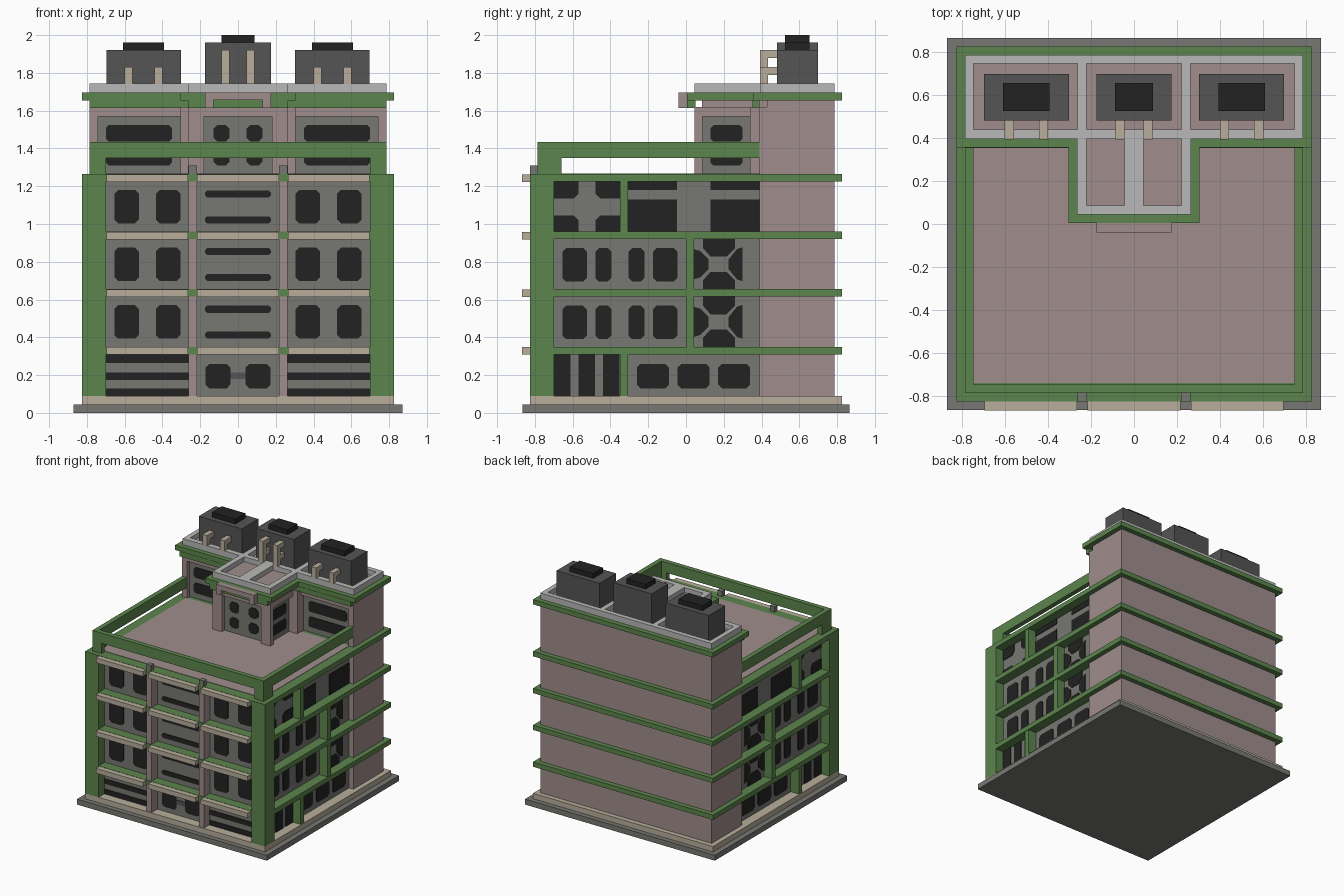
import bpy, bmesh
from mathutils import Vector

cube = bpy.data.objects.get("Cube")
if cube:
    bpy.data.objects.remove(cube, do_unlink=True)


def material(name, r, g, b):
    m = bpy.data.materials.new(name)
    m.use_nodes = True
    m.diffuse_color = (r, g, b, 1)
    m.node_tree.nodes["Principled BSDF"].inputs["Base Color"].default_value = (r, g, b, 1)
    return m


PINK = material("dusty pink", 0.352, 0.268, 0.265)
GREEN = material("leaf green", 0.107, 0.235, 0.075)
BEIGE = material("beige", 0.479, 0.423, 0.328)
PALE = material("pale grey", 0.485, 0.485, 0.48)
GREY = material("wall grey", 0.185, 0.188, 0.168)
DARK = material("dark grey", 0.089, 0.089, 0.089)
BLACK = material("black", 0.016, 0.016, 0.016)


def finish(name, bm, mat):
    bmesh.ops.recalc_face_normals(bm, faces=bm.faces)
    me = bpy.data.meshes.new(name)
    bm.to_mesh(me)
    bm.free()
    me.materials.append(mat)
    ob = bpy.data.objects.new(name, me)
    bpy.context.collection.objects.link(ob)
    return ob


def boxes(name, mat, items, mirror=False):
    """Each item is x0, x1, y0, y1, z0, z1; mirror repeats it across x = 0."""
    bm = bmesh.new()
    items = list(items)
    if mirror:
        items += [(-b, -a, *rest) for a, b, *rest in items]
    for x0, x1, y0, y1, z0, z1 in items:
        for v in bmesh.ops.create_cube(bm, size=1)["verts"]:
            v.co = Vector(((x0 + x1) / 2 + v.co.x * (x1 - x0),
                           (y0 + y1) / 2 + v.co.y * (y1 - y0),
                           (z0 + z1) / 2 + v.co.z * (z1 - z0)))
    return finish(name, bm, mat)


def pane(u0, u1, z0, z1, c=0.02):
    """Rectangle outline with cut corners."""
    if c == 0:
        return [(u0, z0), (u1, z0), (u1, z1), (u0, z1)]
    return [(u0 + c, z0), (u1 - c, z0), (u1, z0 + c), (u1, z1 - c),
            (u1 - c, z1), (u0 + c, z1), (u0, z1 - c), (u0, z0 + c)]


def plates(name, mat, outlines, side, pos):
    """Thin plates on a front wall (y = pos) or on both side walls (x = +-pos)."""
    bm = bmesh.new()
    for s in ((1, -1) if side else (1,)):
        for pts in outlines:
            co = [(s * pos, u, z) if side else (u, pos, z) for u, z in pts]
            f = bm.faces.new([bm.verts.new(c) for c in co])
            out = Vector((s, 0, 0)) if side else Vector((0, -1, 0))
            r = bmesh.ops.extrude_face_region(bm, geom=[f], use_keep_orig=True)
            for g in r["geom"]:
                if isinstance(g, bmesh.types.BMVert):
                    g.co += out * 0.005
    return finish(name, bm, mat)


def mirrored(outlines):
    return outlines + [[(-u, z) for u, z in p] for p in outlines]


BANDS = [0.31, 0.615, 0.92, 1.225]
T = 0.04

# Ground slabs and main block
boxes("ground_slab", GREY, [(-0.87, 0.87, -0.865, 0.865, 0, 0.045)])
boxes("plinth", BEIGE, [(-0.825, 0.825, -0.825, 0.825, 0.045, 0.09)])
boxes("window_walls", GREY, [(-0.745, 0.745, -0.745, 0.42, 0.09, 1.24)])
boxes("rear_tower", PINK, [(-0.785, 0.785, 0.39, 0.785, 0.09, 1.26),
                           (-0.785, 0.785, 0.43, 0.785, 1.26, 1.66)])
boxes("floor_bands", GREEN, [(-0.825, 0.825, -0.825, 0.825, z, z + T) for z in BANDS])
boxes("roof_floor", PINK, [(-0.745, 0.745, -0.74, 0.39, 1.26, 1.268)])

# Green corner columns and side posts
boxes("corner_columns", GREEN, [(0.70, 0.825, -0.825, -0.70, 0.09, 1.265)], True)
posts = [(-0.35, 0.09, 0.31), (-0.35, 0.96, 1.225), (0.0, 0.35, 0.615), (0.0, 0.655, 0.92)]
boxes("side_posts", GREEN, [(0.74, 0.82, y, y + 0.043, a, b) for y, a, b in posts], True)

# Front pillars with caps, and beige ledges
boxes("front_pillars", PINK, [(0.218, 0.263, -0.82, -0.74, 0.09, 1.25)], True)
boxes("pillar_caps", GREY, [(0.218, 0.263, -0.825, -0.785, 1.265, 1.31)], True)
boxes("front_ledges", BEIGE, [(a, b, -0.868, -0.825, z - 0.002, z + 0.038)
                              for z in BANDS for a, b in ((-0.695, -0.265), (-0.217, 0.217), (0.265, 0.695))])

# Raised roof rail on corner legs
boxes("rail_beams", GREEN, [(-0.785, 0.785, -0.785, -0.745, 1.35, 1.435),
                            (0.745, 0.785, -0.745, 0.39, 1.35, 1.435),
                            (-0.785, -0.745, -0.745, 0.39, 1.35, 1.435)])
boxes("rail_legs", GREEN, [(0.70, 0.785, -0.785, -0.745, 1.265, 1.35),
                           (0.745, 0.785, -0.745, -0.66, 1.265, 1.35)], True)

# Front windows
front = []
for z0, z1 in ((0.09, 0.13), (0.175, 0.215), (0.265, 0.31)):
    front += mirrored([pane(0.263, 0.70, z0, z1, 0)])
front += mirrored([pane(0.04, 0.172, 0.13, 0.26)])
for z in BANDS[:3]:
    front += mirrored([pane(a, a + 0.13, z + 0.083, z + 0.26) for a in (0.305, 0.525)])
    front += [pane(-0.175, 0.175, z + d, z + d + 0.038, 0.012) for d in (0.083, 0.22)]
plates("front_windows", BLACK, front, False, -0.745)
plates("door_plate", DARK, [pane(-0.04, 0.04, 0.18, 0.215, 0)], False, -0.745)

# Side windows
side = [pane(a, a + 0.088, 0.09, 0.31, 0) for a in (-0.70, -0.57, -0.44)]
side += [pane(a, a + 0.17, 0.13, 0.26) for a in (-0.26, -0.045, 0.17)]
for z in BANDS[:2]:
    side += [pane(a, b, z + 0.08, z + 0.258) for a, b in
             ((-0.655, -0.525), (-0.48, -0.395), (-0.305, -0.22), (-0.175, -0.045))]
    m = z + 0.172   # star-shaped pane group around its middle
    for s in (1, -1):
        side.append([(0.09, m + s * 0.133), (0.26, m + s * 0.133), (0.26, m + s * 0.085),
                     (0.215, m + s * 0.04), (0.13, m + s * 0.04), (0.09, m + s * 0.085)])
    side.append([(0.04, m - 0.08), (0.075, m - 0.07), (0.12, m - 0.025),
                 (0.12, m + 0.025), (0.075, m + 0.07), (0.04, m + 0.08)])
    side.append([(0.30, m - 0.09), (0.27, m - 0.08), (0.225, m - 0.025),
                 (0.225, m + 0.025), (0.27, m + 0.08), (0.30, m + 0.09)])
for a, b, d in ((-0.70, -0.57, -1), (-0.35, -0.48, 1)):
    for e, f, g in ((0.96, 1.045, 1), (1.225, 1.135, -1)):
        side.append([(a, e), (b, e), (b, f - g * 0.025), (b + d * 0.025, f), (a, f)])
for a, b in ((-0.307, -0.048), (0.13, 0.39)):
    side += [pane(a, b, 0.96, 1.13, 0), pane(a, b, 1.18, 1.225, 0)]
plates("side_windows", BLACK, side, True, 0.745)

# Rooftop rooms: core, pillars and lintels around recessed window panels
boxes("stair_room", PINK, [(-0.225, 0.225, 0.085, 0.45, 1.26, 1.66)])
boxes("room_frames", PINK, [(0.74, 0.785, 0.39, 0.44, 1.26, 1.62),
                            (0.225, 0.305, 0.34, 0.44, 1.26, 1.62),
                            (0.265, 0.785, 0.39, 0.44, 1.57, 1.62),
                            (0.18, 0.265, 0.045, 0.087, 1.26, 1.62),
                            (0.22, 0.265, 0.045, 0.39, 1.57, 1.62)], True)
boxes("stair_room_lintel", PINK, [(-0.20, 0.20, 0.045, 0.09, 1.57, 1.62)])
rows = ((1.31, 1.395), (1.437, 1.523))
plates("tower_panels", GREY, mirrored([pane(0.305, 0.74, 1.265, 1.57, 0)]), False, 0.43)
plates("tower_windows", BLACK, mirrored([pane(0.35, 0.70, a, b, 0.015) for a, b in rows]), False, 0.425)
plates("stair_front_panel", GREY, [pane(-0.18, 0.18, 1.265, 1.57, 0)], False, 0.085)
plates("stair_front_windows", BLACK, mirrored([pane(0.045, 0.13, a, b) for a, b in rows]), False, 0.08)
plates("stair_side_panels", GREY, [pane(0.087, 0.34, 1.265, 1.57, 0)], True, 0.225)
plates("stair_side_windows", BLACK, [pane(0.13, 0.30, a, b, 0.015) for a, b in rows], True, 0.23)

# Green cornice and entrance canopy
boxes("cornice", GREEN, [(-0.825, 0.825, 0.355, 0.825, 1.655, 1.695),
                         (-0.305, 0.305, 0.005, 0.36, 1.655, 1.695),
                         (-0.785, 0.785, 0.353, 0.39, 1.615, 1.656),
                         (-0.265, 0.265, 0.005, 0.05, 1.615, 1.656)])
boxes("canopy", PINK, [(-0.175, 0.175, -0.04, 0.005, 1.656, 1.697),
                       (0.13, 0.175, -0.04, 0.005, 1.615, 1.656),
                       (-0.175, -0.13, -0.04, 0.005, 1.615, 1.656)])

# Top roof with pale parapet grid
boxes("top_roof", PINK, [(-0.77, 0.77, 0.41, 0.77, 1.69, 1.705),
                         (-0.25, 0.25, 0.06, 0.42, 1.69, 1.705)])
Z = (1.69, 1.745)
boxes("roof_parapet", PALE, [(-0.785, 0.785, 0.745, 0.785, *Z), (-0.785, 0.785, 0.395, 0.44, *Z),
                             (-0.265, 0.265, 0.045, 0.087, *Z), (-0.045, 0.045, 0.087, 0.395, *Z)])
boxes("parapet_dividers", PALE, [(0.745, 0.785, 0.44, 0.745, *Z), (0.22, 0.262, 0.44, 0.745, *Z),
                                 (0.22, 0.265, 0.087, 0.395, *Z)], True)

# Rooftop machines with lids and bent pipes
for name, cx, hw, lw, top, px in (("left", 0.5, 0.197, 0.108, 1.92, 0.08),
                                  ("middle", 0, 0.174, 0.088, 1.96, 0.066),
                                  ("right", -0.5, 0.197, 0.108, 1.92, 0.08)):
    boxes(name + "_machine", DARK, [(cx - hw, cx + hw, 0.482, 0.698, 1.70, top)])
    boxes(name + "_machine_lid", BLACK, [(cx - lw, cx + lw, 0.525, 0.655, top, top + 0.04)])
    pz = 1.92 if cx == 0 else 1.83
    pipes = []
    for x in (cx - px, cx + px):
        pipes += [(x - 0.021, x + 0.021, 0.392, 0.435, 1.74, pz),
                  (x - 0.021, x + 0.021, 0.435, 0.485, pz - 0.042, pz)]
        if cx == 0:
            pipes.append((x - 0.021, x + 0.021, 0.435, 0.485, 1.79, 1.83))
    boxes(name + "_pipes", BEIGE, pipes)
